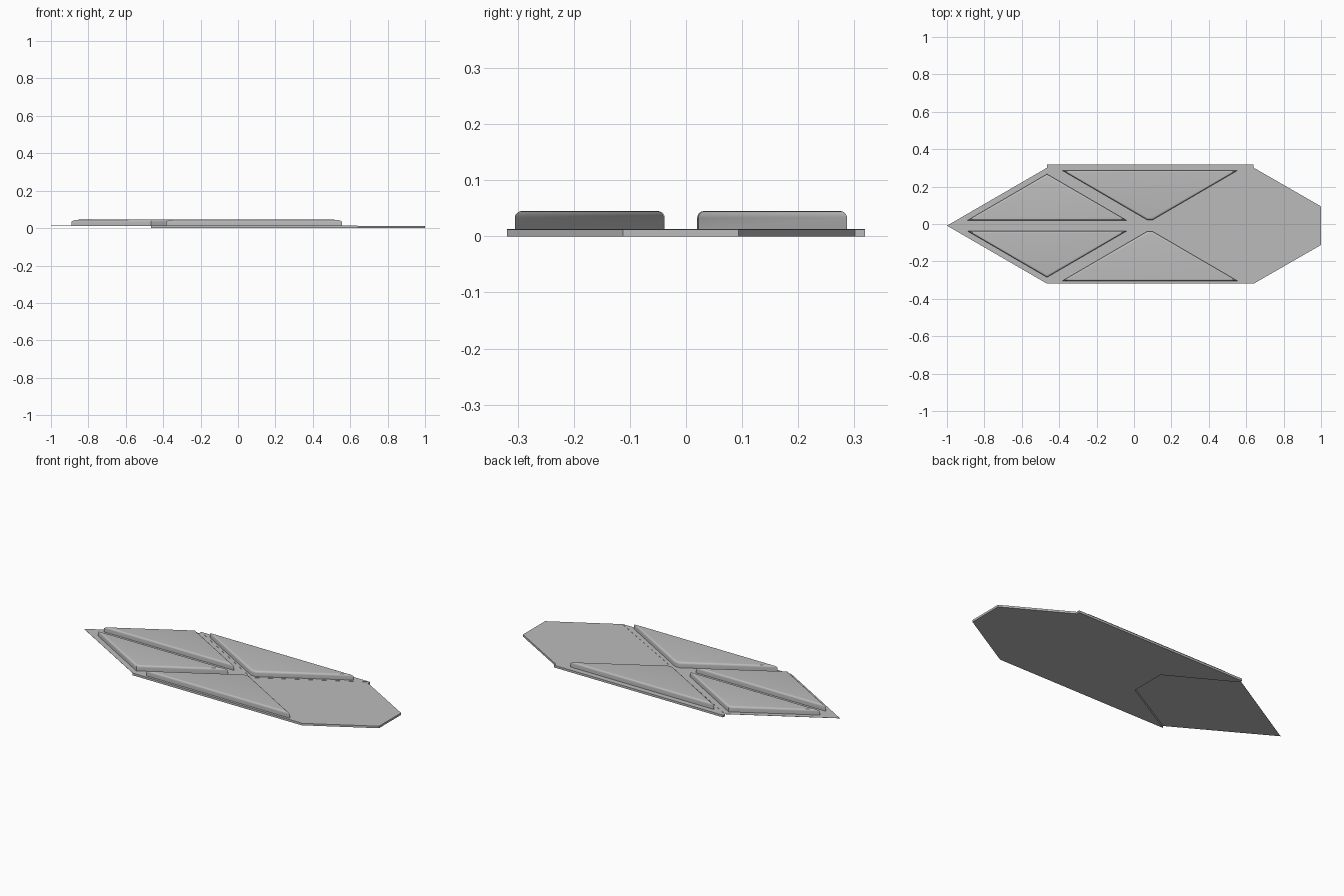
import bpy, bmesh, math
from mathutils import Vector

if "Cube" in bpy.data.objects:
    bpy.data.objects.remove(bpy.data.objects["Cube"])

AXIS = -0.009            # y of the long centre line
BASE, TOP, R = 0.012, 0.045, 0.012

grey = bpy.data.materials.new("light grey")
grey.diffuse_color = (0.5, 0.5, 0.5, 1)
grey.use_nodes = True
grey.node_tree.nodes["Principled BSDF"].inputs["Base Color"].default_value = grey.diffuse_color


def offset(pts, d):
    """Inset a counter-clockwise outline by d."""
    out = []
    for i, p in enumerate(pts):
        a = (p - pts[i - 1]).normalized()
        b = (pts[(i + 1) % len(pts)] - p).normalized()
        na, nb = Vector((-a.y, a.x)), Vector((-b.y, b.x))
        out.append(p + (na + nb) * d / (1 + na.dot(nb)))
    return out


def loft(name, outline, rings, side=1):
    """Solid from an outline through (inset, z) rings; side=-1 mirrors it."""
    pts = [Vector((x, y * side)) for x, y in outline]
    area = sum(pts[i - 1].cross(pts[i]) for i in range(len(pts)))
    if area < 0:
        pts.reverse()
    bm = bmesh.new()
    loops = [[bm.verts.new((p.x, p.y + AXIS, z)) for p in offset(pts, d)]
             for d, z in rings]
    n = len(pts)
    for lo, hi in zip(loops, loops[1:]):
        for i in range(n):
            bm.faces.new((lo[i], lo[(i + 1) % n], hi[(i + 1) % n], hi[i]))
    bm.faces.new(loops[0][::-1])
    bm.faces.new(loops[-1])
    me = bpy.data.meshes.new(name)
    bm.to_mesh(me)
    bm.free()
    me.materials.append(grey)
    ob = bpy.data.objects.new(name, me)
    bpy.context.collection.objects.link(ob)
    return ob


# base plate, notched under the pointed end
loft("base_plate",
     [(-0.465, -0.31), (0.64, -0.31), (1, -0.103), (1, 0.103), (0.64, 0.31),
      (0.64, 0.328), (-0.465, 0.328), (-0.465, 0.31), (-0.1, 0.103), (-0.1, -0.103)],
     [(0, 0), (0, BASE)])

# thin sheets covering the pointed end and the two long sides
sheet = [(0, BASE), (0, BASE + 0.001)]
loft("tip_sheet", [(-1, 0), (-0.465, -0.31), (0.085, 0), (-0.465, 0.31)], sheet)
loft("front_sheet", [(-0.465, -0.31), (0.64, -0.31), (0.085, 0)], sheet)
loft("back_sheet", [(-0.465, 0.328), (0.64, 0.328), (0.085, 0.008)], sheet)

# raised pads with rounded top edges
arc = [(R * (1 - math.cos(t)), TOP - R + R * math.sin(t))
       for t in (math.pi / 2 * i / 5 for i in range(6))]
pad = [(0, BASE)] + arc
pads = []
for side, label in ((-1, "front"), (1, "back")):
    pads.append(loft(label + "_tip_pad",
                     [(-0.89, 0.029), (-0.04, 0.029), (-0.465, 0.276)], pad, side))
    pads.append(loft(label + "_side_pad",
                     [(0.07, 0.031), (0.1, 0.031), (0.555, 0.296), (-0.385, 0.296)],
                     pad, side))

bpy.ops.object.select_all(action='DESELECT')
for ob in pads:
    ob.select_set(True)
bpy.context.view_layer.objects.active = pads[0]
bpy.ops.object.shade_smooth_by_angle(angle=math.radians(30))
